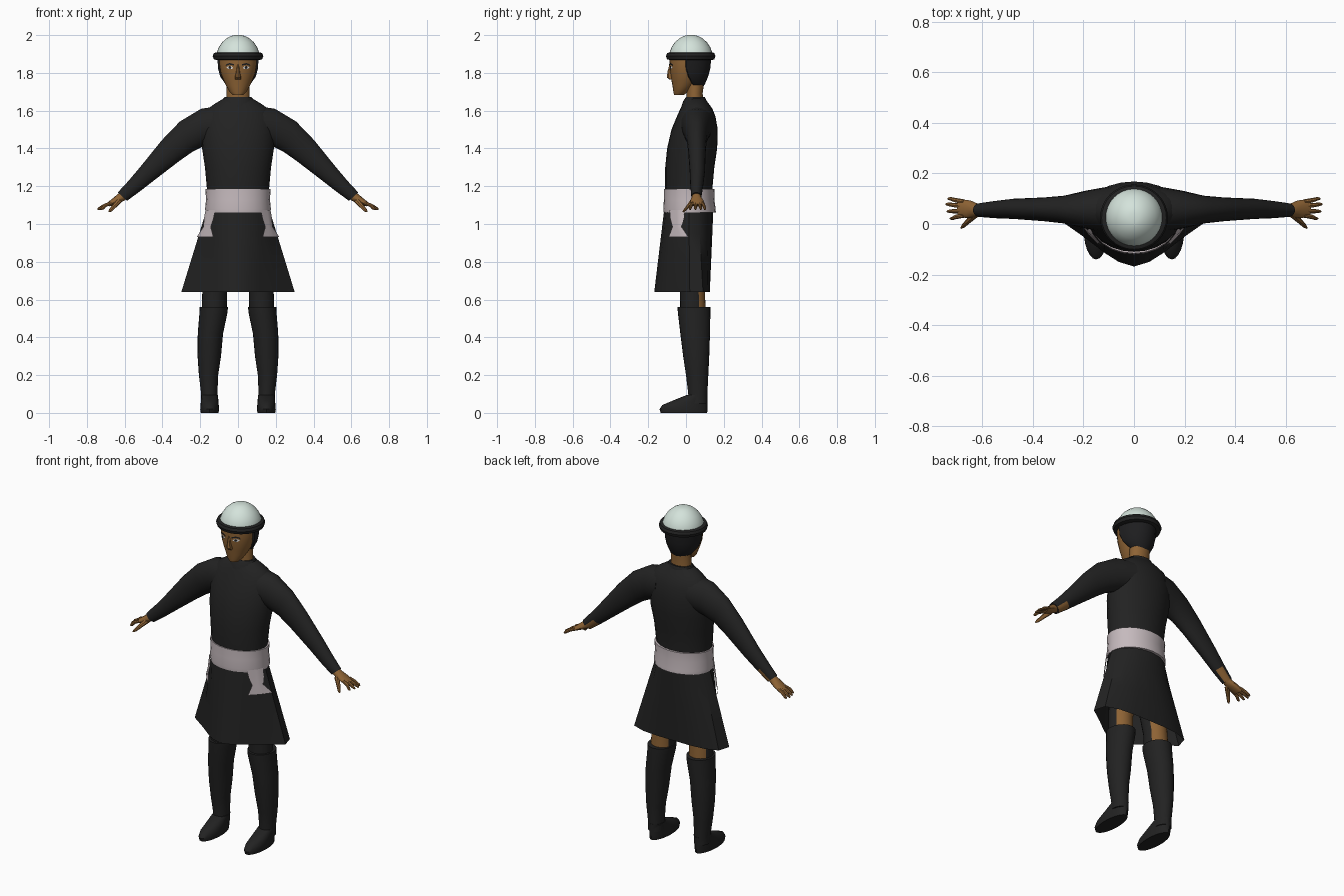
import bpy, bmesh
from math import sin, cos, pi, radians, sqrt
from mathutils import Vector

if "Cube" in bpy.data.objects:
    bpy.data.objects.remove(bpy.data.objects["Cube"])


def material(name, r, g, b):
    m = bpy.data.materials.new(name)
    m.use_nodes = True
    m.diffuse_color = (r, g, b, 1)
    m.node_tree.nodes["Principled BSDF"].inputs["Base Color"].default_value = (r, g, b, 1)
    return m


CLOTH = material("black cloth", .016, .016, .016)
SKIN = material("brown skin", .27, .125, .035)
SASH = material("pale sash", .56, .49, .51)
DOME = material("pale helmet", .66, .77, .71)
WHITE = material("eye white", .8, .8, .8)
HAIR = material("black hair", .013, .013, .014)


def loft(name, rings, mats, cap=True, closed=True, angle=35):
    """Skin a list of point rings into one object."""
    bm = bmesh.new()
    rows = [[bm.verts.new(p) for p in ring] for ring in rings]
    n = len(rows[0])
    for a, b in zip(rows, rows[1:]):
        for i in range(n if closed else n - 1):
            j = (i + 1) % n
            bm.faces.new((a[i], a[j], b[j], b[i]))
    if cap:
        bm.faces.new(rows[0])
        bm.faces.new(rows[-1])
    bmesh.ops.recalc_face_normals(bm, faces=bm.faces)
    return finish(name, bm, mats, angle)


def finish(name, bm, mats, angle=35):
    mesh = bpy.data.meshes.new(name)
    bm.to_mesh(mesh)
    bm.free()
    for m in mats:
        mesh.materials.append(m)
    ob = bpy.data.objects.new(name, mesh)
    bpy.context.collection.objects.link(ob)
    bpy.ops.object.select_all(action='DESELECT')
    ob.select_set(True)
    bpy.context.view_layer.objects.active = ob
    bpy.ops.object.shade_smooth_by_angle(angle=radians(angle))
    return ob


def level(z, rx, y0, y1, cx=0, cy=None, n=24):
    """Horizontal oval ring from front y0 to back y1, widest at cy."""
    cy = (y0 + y1) / 2 if cy is None else cy
    pts = []
    for i in range(n):
        a = 2 * pi * i / n
        c = cos(a)
        pts.append((cx + rx * sin(a), cy - c * ((cy - y0) if c > 0 else (y1 - cy)), z))
    return pts


def body(name, mat, rows, **kw):
    return loft(name, [level(*r, **kw) for r in rows], [mat])


def limb(name, mats, side, sections, n=14):
    """Tube through sections of x, y, z, tilt, half height, half depth."""
    rings = []
    for x, y, z, tilt, h, d in sections:
        t = radians(tilt)
        ring = []
        for i in range(n):
            a = 2 * pi * i / n
            ring.append((side * (x + h * cos(a) * sin(t)), y + d * sin(a), z + h * cos(a) * cos(t)))
        rings.append(ring)
    return loft(name, rings, mats)


# Torso, collar, sash and neck
body("tunic", CLOTH, [
    (1.05, .16, -.105, .14), (1.19, .165, -.11, .14), (1.3, .175, -.11, .15),
    (1.4, .19, -.1, .165), (1.5, .195, -.077, .168), (1.57, .185, -.048, .156),
    (1.61, .16, -.03, .14), (1.635, .125, -.018, .122), (1.665, .075, 0, .1)])
body("collar", CLOTH, [(1.62, .085, -.025, .11), (1.65, .085, -.015, .11), (1.672, .072, 0, .1)])
body("sash", SASH, [(1.06, .172, -.118, .158), (1.08, .174, -.12, .157),
                    (1.13, .169, -.117, .15), (1.185, .173, -.116, .152)])
body("neck", SKIN, [(1.6, .066, 0, .1), (1.69, .06, .002, .088), (1.78, .06, .002, .1)])

# Head, nose and hair
body("head", SKIN, [
    (1.683, .028, -.063, -.012), (1.7, .045, -.067, .012), (1.73, .062, -.071, .045),
    (1.76, .077, -.077, .07), (1.8, .092, -.083, .088), (1.85, .1, -.087, .1),
    (1.9, .1, -.085, .11)])
body("nose", SKIN, [(1.764, .018, -.086, -.05), (1.776, .017, -.102, -.05),
                    (1.81, .011, -.097, -.05), (1.845, .007, -.088, -.05)], n=8)
hair_rows = [(1.725, .045, .035, .09), (1.74, .066, .028, .1), (1.78, .094, .004, .117),
             (1.82, .105, -.008, .128), (1.89, .11, -.012, .135)]
loft("hair", [level(*r, cy=r[2] + .012) for r in hair_rows], [HAIR])

# Helmet dome and rolled brim
body("helmet_dome", DOME, [
    (1.88, .115, -.09, .142), (1.905, .113, -.088, .14), (1.935, .102, -.077, .129),
    (1.962, .084, -.059, .111), (1.983, .06, -.035, .087), (1.995, .038, -.013, .065),
    (2.0, .018, .007, .045)], n=32)
body("helmet_brim", CLOTH, [
    (1.868, .112, -.085, .138), (1.872, .128, -.1, .15), (1.889, .134, -.106, .156),
    (1.904, .128, -.1, .15), (1.909, .114, -.088, .14)], n=32)


# Painted eyes: thin plates that follow the face
def plate(name, mat, side, outline, lift):
    bm = bmesh.new()
    verts = []
    for x, z in outline:
        y = .004 - .091 * sqrt(1 - (x / .098) ** 2) - lift
        verts.append(bm.verts.new((side * x, y, z)))
    f = bm.faces.new(verts if side > 0 else verts[::-1])
    if f.normal.y > 0:
        f.normal_flip()
    return finish(name, bm, [mat])


for s, label in ((1, "left_"), (-1, "right_")):
    plate(label + "eye", WHITE, s, [(.024, 1.826), (.036, 1.82), (.05, 1.82), (.061, 1.829),
                                    (.05, 1.836), (.036, 1.836)], .003)
    plate(label + "iris", HAIR, s, [(.043 + .008 * cos(a * pi / 4), 1.829 + .008 * sin(a * pi / 4))
                                    for a in range(8)], .005)
    plate(label + "brow", HAIR, s, [(.02, 1.838), (.045, 1.844), (.066, 1.836),
                                    (.062, 1.846), (.045, 1.852), (.02, 1.846)], .004)

# Flared skirt with corner seams at the sides
HEM = [(0, -.168), (.06, -.15), (.115, -.115), (.2, -.05), (.3, .02),
       (.28, .09), (.2, .118), (.1, .126), (0, .126)]
TOP_Z, HEM_Z = 1.08, .64


def skirt_point(u, z, lift=0):
    """Point on the skirt's left half, u running 0 (front) to 8 (back)."""
    i = min(int(u), 7)
    f = u - i
    t = (TOP_Z - z) / (TOP_Z - HEM_Z)
    ends = []
    for k in (i, i + 1):
        a = pi * k / 8
        top = Vector((.165 * sin(a), .015 - .13 * cos(a), z))
        ends.append(top.lerp(Vector((*HEM[k], z)), t))
    p = ends[0].lerp(ends[1], f)
    out = Vector((p.x, p.y - .015, 0)).normalized()
    return p + out * lift


def skirt_ring(z):
    half = [skirt_point(i, z) for i in range(9)]
    return half + [Vector((-p.x, p.y, p.z)) for p in half[7:0:-1]]


loft("skirt", [skirt_ring(z) for z in (TOP_Z, .95, .8, HEM_Z)], [CLOTH], cap=False)

for s, label in ((1, "left_"), (-1, "right_")):
    # Sash tail lying on the skirt
    rows = []
    for z, u0, u1 in ((1.075, 1.9, 3.6), (1.03, 2.1, 3.5), (.985, 2.4, 3.3), (.93, 2.1, 3.95)):
        row = [skirt_point(u0 + (u1 - u0) * i / 6, z, .011) for i in range(7)]
        rows.append([(s * p.x, p.y, p.z) for p in row])
    loft(label + "sash_tail", rows, [SASH], cap=False, closed=False)

    # Sleeve, with bare skin showing at the underside of the wrist
    sleeve = limb(label + "sleeve", [CLOTH, SKIN], s, [
        (.1, .058, 1.53, 0, .095, .09), (.19, .057, 1.51, 3, .1, .075),
        (.275, .057, 1.462, 22, .087, .055), (.355, .058, 1.39, 42, .072, .047),
        (.475, .06, 1.272, 48, .052, .04), (.55, .057, 1.2, 48, .041, .034),
        (.612, .055, 1.145, 48, .033, .027)], n=20)
    for f in sleeve.data.polygons:
        if abs(f.center.x) > .52 and f.normal.y > .3 and f.normal.z < -.1:
            f.material_index = 1

    # Hand: palm, four fingers and thumb
    limb(label + "palm", [SKIN], s, [
        (.58, .055, 1.17, 48, .024, .022), (.62, .055, 1.14, 50, .025, .025),
        (.65, .058, 1.122, 55, .02, .036), (.69, .062, 1.1, 55, .012, .036)])
    tips = [(.735, .1), (.743, .078), (.738, .05), (.726, .022)]
    for i, (tx, ty) in enumerate(tips):
        y = .088 - .018 * i
        limb(f"{label}finger_{i + 1}", [SKIN], s, [
            (.67, y, 1.113, 50, .01, .009), (.705, (y + ty) / 2, 1.098, 45, .01, .009),
            (tx - .008, ty, 1.082, 50, .008, .007), (tx, ty, 1.076, 50, .004, .004)], n=8)
    limb(label + "thumb", [SKIN], s, [
        (.625, .04, 1.128, 50, .016, .016), (.655, .012, 1.095, 55, .012, .011),
        (.675, -.008, 1.072, 60, .009, .008), (.683, -.015, 1.064, 60, .004, .004)], n=8)

    # Thigh: dark in front, bare at the back
    thigh = loft(label + "thigh", [level(z, r, y0, y1, cx=s * x) for z, x, r, y0, y1 in (
        (.53, .126, .066, -.03, .105), (.64, .123, .066, -.032, .1), (.9, .09, .078, -.06, .1))],
        [CLOTH, SKIN])
    for f in thigh.data.polygons:
        if f.normal.y > .4:
            f.material_index = 1

    # Tall boot and shoe
    shaft = [(.05, .152, .044, .01, .113), (.1, .152, .043, .012, .113), (.2, .156, .051, 0, .118),
             (.3, .152, .062, -.015, .123), (.42, .146, .067, -.03, .127),
             (.53, .13, .074, -.043, .129), (.56, .128, .075, -.045, .129)]
    loft(label + "boot", [level(z, r, y0, y1, cx=s * x) for z, x, r, y0, y1 in shaft], [CLOTH])
    shoe = [(0, .047, -.134, .112), (.02, .05, -.14, .114), (.042, .048, -.125, .114),
            (.065, .046, -.07, .114), (.095, .044, .005, .114)]
    loft(label + "shoe", [level(z, r, y0, y1, cx=s * .15) for z, r, y0, y1 in shoe], [CLOTH])
